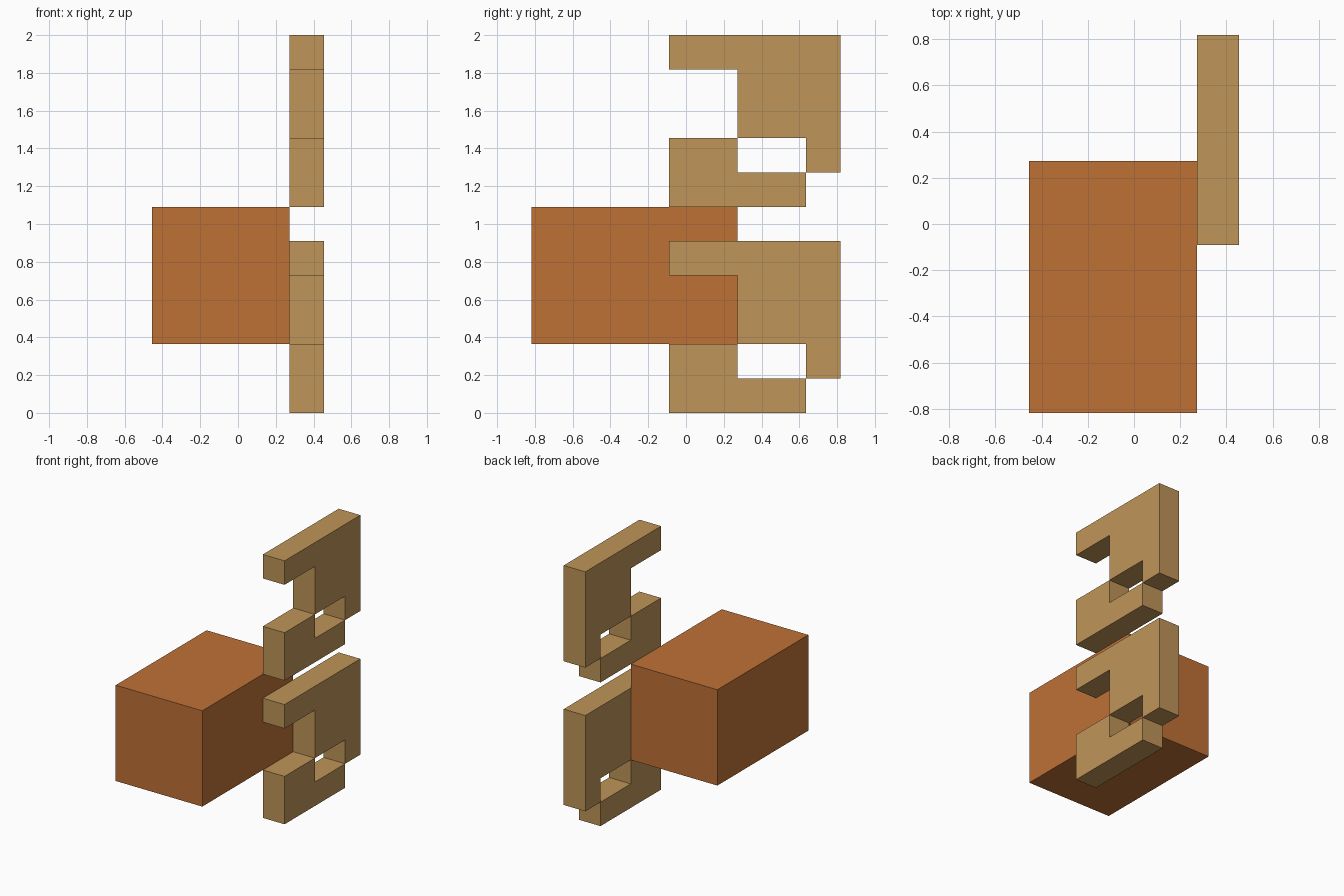
import bpy
import bmesh
from mathutils import Vector

cube = bpy.data.objects.get("Cube")
if cube:
    bpy.data.objects.remove(cube, do_unlink=True)

U = 1 / 11  # one grid unit; the model is 22 units tall


def material(name, rgb):
    mat = bpy.data.materials.new(name)
    mat.use_nodes = True
    colour = (*rgb, 1.0)
    mat.diffuse_color = colour
    mat.node_tree.nodes["Principled BSDF"].inputs["Base Color"].default_value = colour
    return mat


def extrude_profile(name, profile, x0, x1, mat, lift=0):
    """Extrude a (y, z) outline along x, all in grid units."""
    bm = bmesh.new()
    face = bm.faces.new([bm.verts.new((x0 * U, y * U, (z + lift) * U)) for y, z in profile])
    side = bmesh.ops.extrude_face_region(bm, geom=[face])
    verts = [g for g in side["geom"] if isinstance(g, bmesh.types.BMVert)]
    bmesh.ops.translate(bm, vec=Vector(((x1 - x0) * U, 0, 0)), verts=verts)
    bmesh.ops.recalc_face_normals(bm, faces=bm.faces)
    mesh = bpy.data.meshes.new(name)
    bm.to_mesh(mesh)
    bm.free()
    mesh.materials.append(mat)
    obj = bpy.data.objects.new(name, mesh)
    bpy.context.collection.objects.link(obj)
    return obj


orange = material("burnt orange", (0.521, 0.165, 0.037))
tan = material("tan", (0.523, 0.301, 0.099))

# Main block
extrude_profile("main_block", [(-9, 4), (3, 4), (3, 12), (-9, 12)], -5, 3, orange)

# Two identical hooked plates stacked on the left side
hook = [(-1, 8), (3, 8), (3, 4), (7, 4), (7, 2), (9, 2), (9, 10), (-1, 10)]
foot = [(-1, 0), (7, 0), (7, 2), (3, 2), (3, 4), (-1, 4)]
for level, lift in (("lower", 0), ("upper", 12)):
    extrude_profile(f"{level}_hook", hook, 3, 5, tan, lift)
    extrude_profile(f"{level}_foot", foot, 3, 5, tan, lift)
